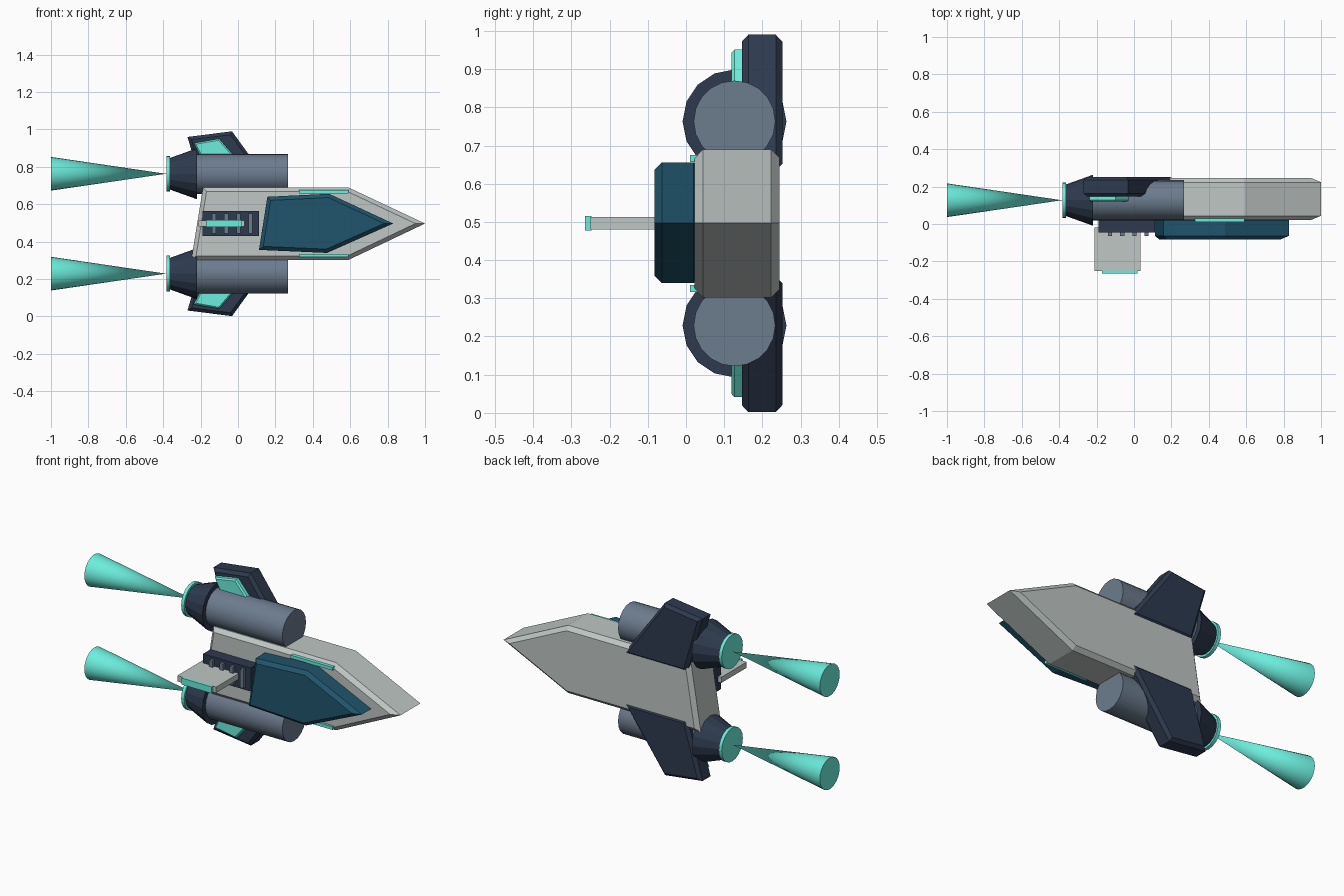
import bpy, bmesh
from math import radians
from mathutils import Matrix

if "Cube" in bpy.data.objects:
    bpy.data.objects.remove(bpy.data.objects["Cube"])

MID = 0.496  # height of the ship's symmetry plane


def material(name, rgb):
    m = bpy.data.materials.new(name)
    m.diffuse_color = (*rgb, 1)
    m.use_nodes = True
    m.node_tree.nodes["Principled BSDF"].inputs["Base Color"].default_value = m.diffuse_color
    return m


PALE = material("pale_hull", (0.52, 0.57, 0.55))
STEEL = material("steel_blue", (0.15, 0.20, 0.27))
DARK = material("dark_navy", (0.026, 0.042, 0.076))
GLASS = material("canopy_glass", (0.014, 0.09, 0.15))
GLOW = material("cyan_glow", (0.15, 0.85, 0.72))


def finish(name, bm, mat, smooth=False):
    bmesh.ops.recalc_face_normals(bm, faces=bm.faces)
    me = bpy.data.meshes.new(name)
    bm.to_mesh(me)
    bm.free()
    me.materials.append(mat)
    ob = bpy.data.objects.new(name, me)
    bpy.context.collection.objects.link(ob)
    if smooth:
        bpy.ops.object.select_all(action='DESELECT')
        ob.select_set(True)
        bpy.context.view_layer.objects.active = ob
        bpy.ops.object.shade_smooth_by_angle(angle=radians(30))
    return ob


def plate(name, outline, y0, y1, mat, bevel=0.0, side=1):
    """Extrude an (x, z) outline from y0 to y1, chamfering the rims; side=-1 mirrors in z."""
    bm = bmesh.new()
    pts = [(x, z if side > 0 else 2 * MID - z) for x, z in outline]
    rings = [[bm.verts.new((x, y, z)) for x, z in pts] for y in (y0, y1)]
    caps = [bm.faces.new(r) for r in rings]
    n = len(pts)
    for i in range(n):
        j = (i + 1) % n
        bm.faces.new((rings[0][i], rings[0][j], rings[1][j], rings[1][i]))
    if bevel:
        rim = [e for f in caps for e in f.edges]
        bmesh.ops.bevel(bm, geom=rim, offset=bevel, segments=1, affect='EDGES')
    return finish(name, bm, mat)


def box(name, x, y, z, mat, side=1):
    return plate(name, [(x[0], z[0]), (x[1], z[0]), (x[1], z[1]), (x[0], z[1])],
                 y[0], y[1], mat, side=side)


def round_part(name, x0, x1, r0, r1, y, z, sides, mat, smooth=False):
    """Cone or cylinder along x, radius r0 at x0 and r1 at x1."""
    bm = bmesh.new()
    m = Matrix.Translation(((x0 + x1) / 2, y, z)) @ Matrix.Rotation(radians(90), 4, 'Y')
    bmesh.ops.create_cone(bm, cap_ends=True, segments=sides, radius1=r0, radius2=r1,
                          depth=x1 - x0, matrix=m)
    bmesh.ops.remove_doubles(bm, verts=bm.verts, dist=1e-5)
    return finish(name, bm, mat, smooth)


# Hull and canopy
plate("hull", [(-0.187, 0.69), (0.59, 0.69), (1.0, 0.497), (0.59, 0.302), (-0.25, 0.302)],
      0.022, 0.245, PALE, 0.022)
plate("canopy", [(0.157, 0.64), (0.487, 0.656), (0.83, 0.497), (0.476, 0.34), (0.112, 0.356)],
      -0.083, 0.04, GLASS, 0.02)

# Rear deck with vent slats and the central blade
box("vent_deck", (-0.19, 0.113), (-0.045, 0.04), (0.43, 0.565), DARK)
for i in range(4):
    x = -0.128 + i * 0.065
    box(f"vent_slat_{i + 1}", (x - 0.011, x + 0.011), (-0.063, -0.043), (0.445, 0.55), STEEL)
box("blade", (-0.21, 0.036), (-0.25, -0.02), (0.48, 0.513), PALE)
box("blade_glow", (-0.172, 0.018), (-0.265, -0.248), (0.478, 0.515), GLOW)

# Paired engines, fins and side lights
FIN = [(-0.27, 0.96), (-0.032, 0.99), (0.225, 0.635), (-0.175, 0.635)]
PANEL = [(-0.237, 0.927), (-0.1, 0.951), (0.0, 0.835), (-0.19, 0.835)]
for tag, side in (("upper", 1), ("lower", -1)):
    y, z = 0.127, MID + side * 0.267
    round_part(f"{tag}_engine", -0.24, 0.267, 0.107, 0.107, y, z, 20, STEEL, True)
    round_part(f"{tag}_nozzle", -0.365, -0.22, 0.084, 0.136, y, z, 16, DARK)
    round_part(f"{tag}_nozzle_ring", -0.382, -0.363, 0.096, 0.096, y, z, 20, GLOW, True)
    round_part(f"{tag}_exhaust", -1.0, -0.385, 0.09, 0.0, y, z, 24, GLOW, True)
    plate(f"{tag}_fin", FIN, 0.146, 0.252, DARK, 0.017, side)
    plate(f"{tag}_fin_panel", PANEL, 0.119, 0.155, GLOW, 0.008, side)
    box(f"{tag}_side_light", (0.326, 0.592), (0.01, 0.035), (0.657, 0.675), GLOW, side)
